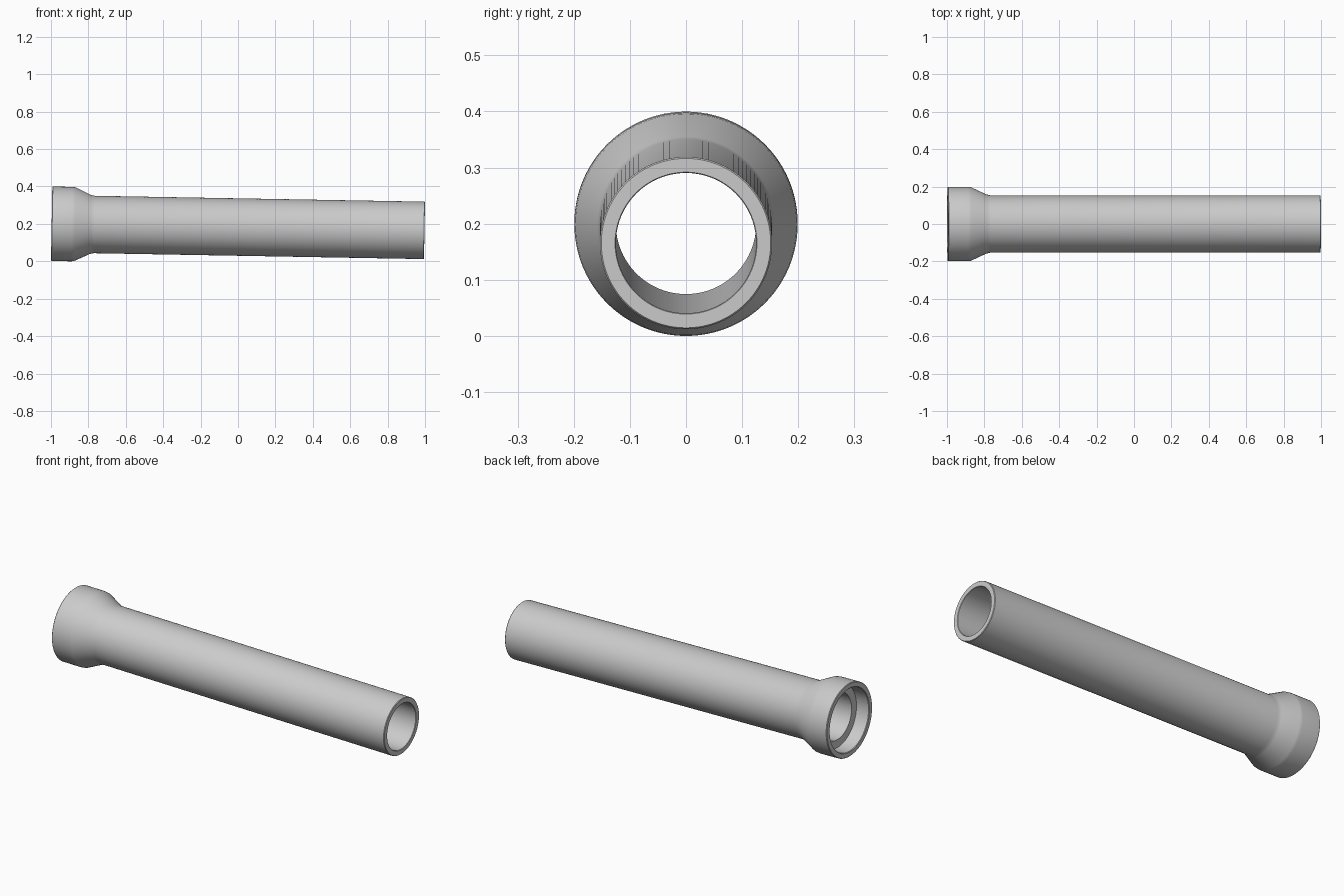
import bpy, bmesh, math
from mathutils import Matrix, Vector

if "Cube" in bpy.data.objects:
    bpy.data.objects.remove(bpy.data.objects["Cube"])

# Closed wall section of the pipe: (distance along axis, radius)
LENGTH = 1.9937
PROFILE = [
    (0.075, 0.125), (0.075, 0.168), (0.003, 0.170), (0.0, 0.173),   # socket recess
    (0.0, 0.196), (0.003, 0.199),                                   # socket rim
    (0.108, 0.199), (0.124, 0.197),                                 # socket outside
    (0.207, 0.158), (0.228, 0.1535),                                # shoulder
    (LENGTH - 0.003, 0.1535), (LENGTH, 0.151),                      # barrel
    (LENGTH, 0.1265), (LENGTH - 0.002, 0.125),                      # plain end
]
SEGMENTS = 96


def lathe(name, profile, segments):
    """Revolve a closed section around the x axis."""
    bm = bmesh.new()
    rings = []
    for i in range(segments):
        a = 2 * math.pi * i / segments
        rings.append([bm.verts.new((x, r * math.cos(a), r * math.sin(a)))
                      for x, r in profile])
    n = len(profile)
    for i in range(segments):
        r0, r1 = rings[i], rings[(i + 1) % segments]
        for j in range(n):
            k = (j + 1) % n
            bm.faces.new((r0[j], r0[k], r1[k], r1[j]))
    bmesh.ops.recalc_face_normals(bm, faces=bm.faces)
    mesh = bpy.data.meshes.new(name)
    bm.to_mesh(mesh)
    bm.free()
    obj = bpy.data.objects.new(name, mesh)
    bpy.context.collection.objects.link(obj)
    return obj


pipe = lathe("socket_pipe", PROFILE, SEGMENTS)

# Tip the pipe so it rests slightly nose-down, then set it on the ground
pipe.data.transform(Matrix.Rotation(math.atan(0.0178), 4, 'Y'))
xs = [v.co.x for v in pipe.data.vertices]
zs = [v.co.z for v in pipe.data.vertices]
pipe.data.transform(Matrix.Translation(
    Vector((-(min(xs) + max(xs)) / 2, 0, -min(zs)))))

# Smooth round walls, crisp rims
bpy.context.view_layer.objects.active = pipe
pipe.select_set(True)
bpy.ops.object.shade_smooth_by_angle(angle=math.radians(30))
